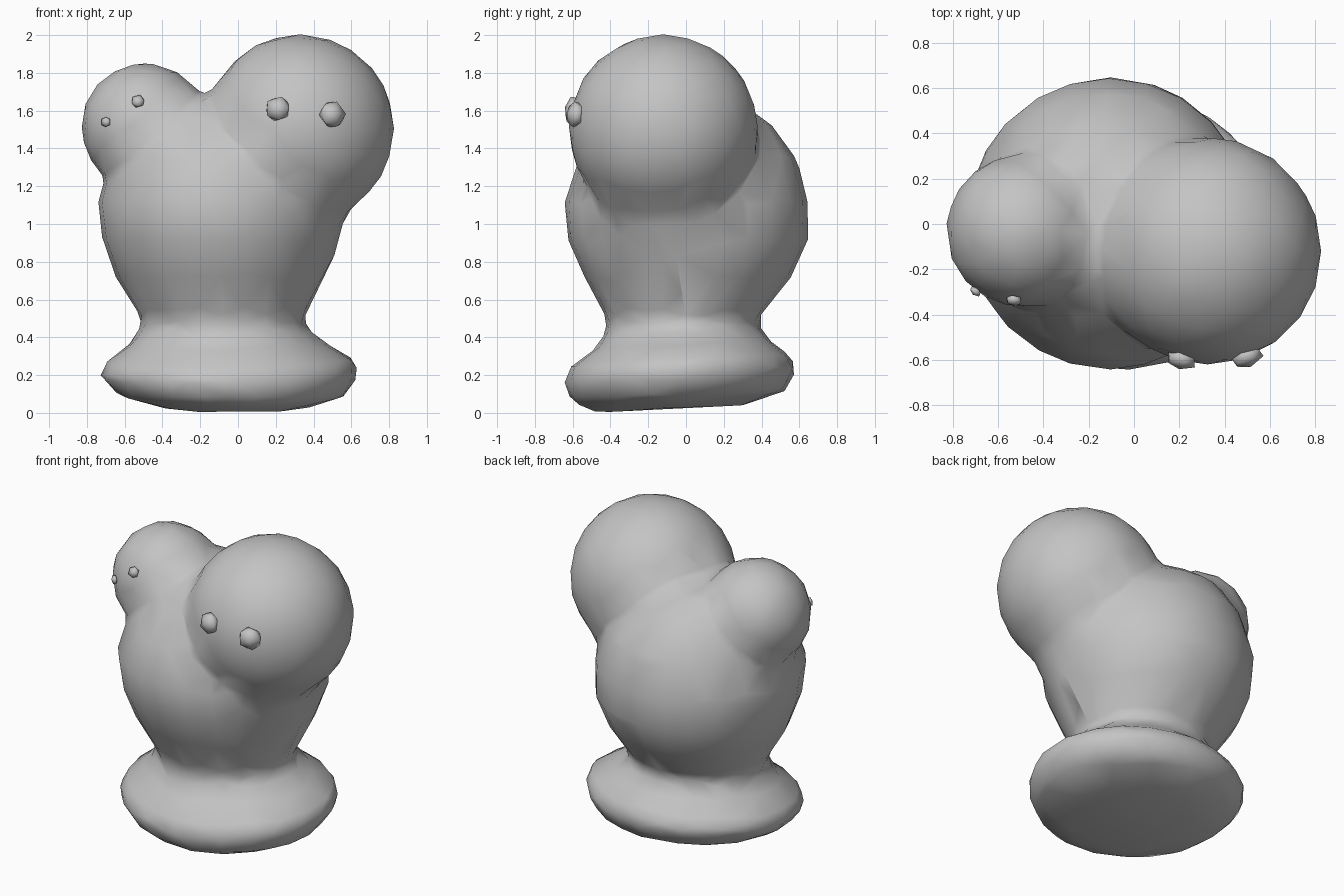
import bpy, bmesh, math
from mathutils import Matrix, Vector

cube = bpy.data.objects.get("Cube")
if cube:
    bpy.data.objects.remove(cube)

clay = bpy.data.materials.new("grey clay")
clay.use_nodes = True
grey = (0.55, 0.55, 0.55, 1)
clay.diffuse_color = grey
clay.node_tree.nodes["Principled BSDF"].inputs["Base Color"].default_value = grey


def loft(bm, rings, sides=24, tilt=0.0):
    """Closed stack of ellipses: (z, centre x, centre y, radius x, radius y)."""
    loops = []
    for z, cx, cy, rx, ry in rings:
        loop = []
        for i in range(sides):
            a = math.tau * i / sides
            y = cy + ry * math.sin(a)
            loop.append(bm.verts.new((cx + rx * math.cos(a), y, z + tilt * y)))
        loops.append(loop)
    for low, high in zip(loops, loops[1:]):
        for i in range(sides):
            j = (i + 1) % sides
            bm.faces.new((low[i], low[j], high[j], high[i]))
    bm.faces.new(loops[0][::-1])
    bm.faces.new(loops[-1])


def ball(bm, centre, radius):
    bmesh.ops.create_icosphere(bm, subdivisions=3, radius=radius,
                               matrix=Matrix.Translation(centre))


def make_object(name, bm):
    mesh = bpy.data.meshes.new(name)
    bm.to_mesh(mesh)
    bm.free()
    mesh.materials.append(clay)
    mesh.polygons.foreach_set("use_smooth", [True] * len(mesh.polygons))
    obj = bpy.data.objects.new(name, mesh)
    bpy.context.collection.objects.link(obj)
    return obj


def fuse(obj):
    """Merge overlapping lumps into one soft, coarse skin."""
    remesh = obj.modifiers.new("fuse", 'REMESH')
    remesh.mode = 'VOXEL'
    remesh.voxel_size = 0.04
    remesh.use_smooth_shade = True
    soften = obj.modifiers.new("soften", 'SMOOTH')
    soften.factor = 0.5
    soften.iterations = 5
    simplify = obj.modifiers.new("simplify", 'DECIMATE')
    simplify.ratio = 0.06


bm = bmesh.new()
# Round torso
loft(bm, [(0.30, -0.08, -0.02, 0.44, 0.40), (0.50, -0.08, -0.02, 0.43, 0.40),
          (0.72, -0.10, 0.01, 0.55, 0.55), (0.92, -0.10, 0.01, 0.62, 0.64),
          (1.12, -0.11, 0.0, 0.635, 0.645), (1.34, -0.11, 0.01, 0.56, 0.58),
          (1.53, -0.15, 0.02, 0.42, 0.43), (1.67, -0.20, 0.02, 0.22, 0.24)])
# Neck under the big head, and its shoulder
loft(bm, [(0.50, 0.07, -0.05, 0.27, 0.28), (0.82, 0.21, -0.06, 0.30, 0.31),
          (1.02, 0.25, -0.08, 0.31, 0.36), (1.25, 0.32, -0.11, 0.40, 0.42)])
ball(bm, (0.06, -0.09, 1.54), 0.26)
# Foot with a shallow rounded underside
loft(bm, [(0.025, -0.01, -0.08, 0.36, 0.40), (0.09, -0.03, -0.04, 0.60, 0.57),
          (0.20, -0.05, -0.03, 0.69, 0.62), (0.28, -0.03, -0.03, 0.66, 0.58),
          (0.36, -0.05, -0.02, 0.53, 0.46), (0.44, -0.07, -0.02, 0.45, 0.41)],
     tilt=0.05)
# Two heads
big_head, big_radius = Vector((0.325, -0.12, 1.502)), 0.505
small_head, small_radius = Vector((-0.495, -0.03, 1.515)), 0.338
ball(bm, big_head, big_radius)
ball(bm, small_head, small_radius)
fuse(make_object("two_headed_figure", bm))


# Small faceted lumps for eyes, pressed against the heads
def eye(name, head, radius, x, z, size):
    depth = math.sqrt(radius ** 2 - (x - head.x) ** 2 - (z - head.z) ** 2)
    spot = Vector((x, head.y - depth, z))
    turn = (spot - head).to_track_quat('Z', 'Y').to_matrix().to_4x4()
    bm = bmesh.new()
    bmesh.ops.create_icosphere(
        bm, subdivisions=1, radius=size,
        matrix=Matrix.Translation(spot) @ turn @ Matrix.Diagonal((1, 1, 0.6, 1)))
    make_object(name, bm)


eye("big_head_right_eye", big_head, big_radius, 0.21, 1.61, 0.072)
eye("big_head_left_eye", big_head, big_radius, 0.50, 1.58, 0.077)
eye("small_head_right_eye", small_head, small_radius, -0.70, 1.54, 0.03)
eye("small_head_left_eye", small_head, small_radius, -0.53, 1.65, 0.038)
